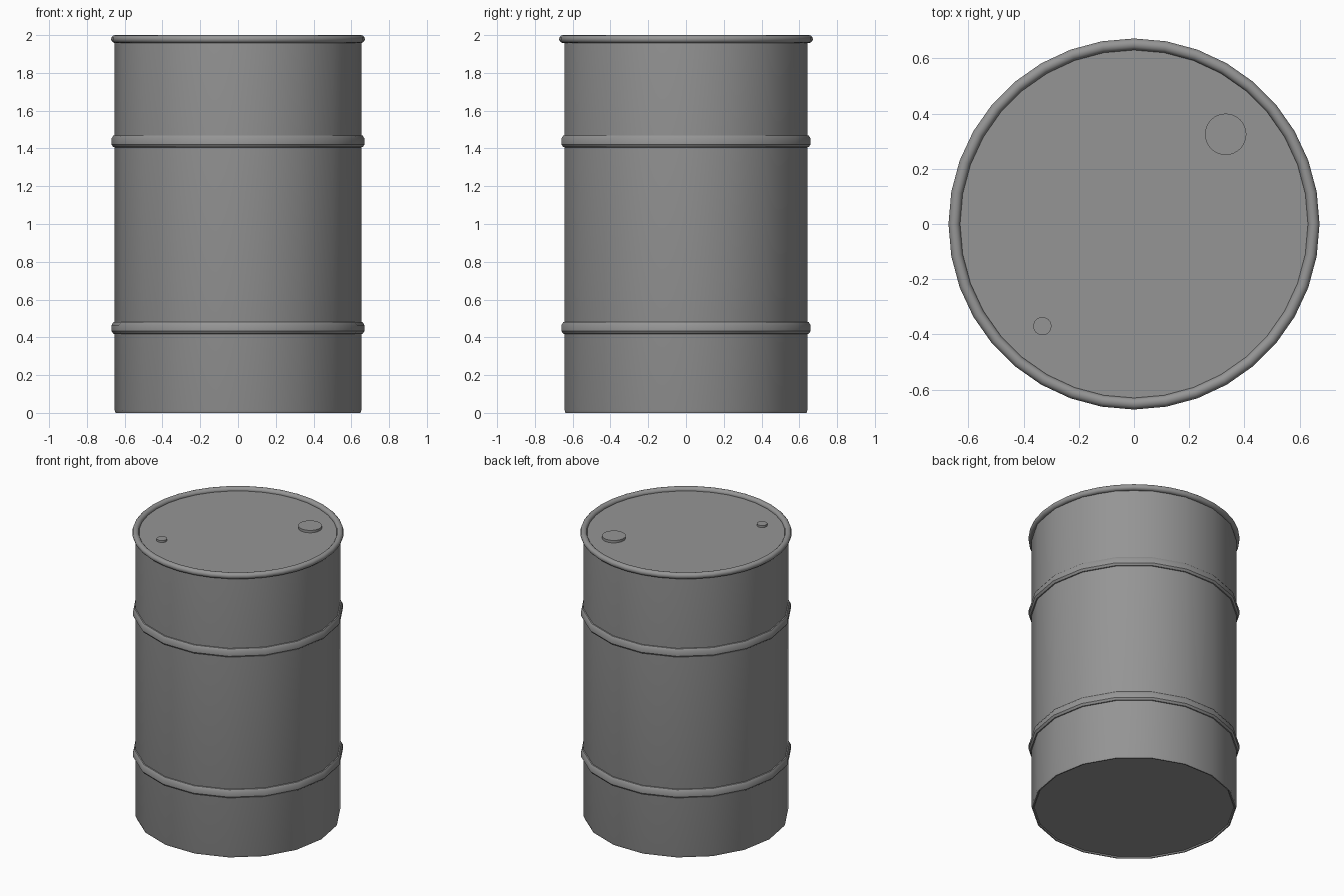
import bpy
import bmesh
from math import sin, cos, pi, radians

cube = bpy.data.objects.get("Cube")
if cube:
    bpy.data.objects.remove(cube, do_unlink=True)

steel = bpy.data.materials.new("grey steel")
steel.use_nodes = True
GREY = (0.3, 0.3, 0.3, 1)
steel.diffuse_color = GREY
steel.node_tree.nodes["Principled BSDF"].inputs["Base Color"].default_value = GREY


def lathe(name, profile, sides, centre=(0, 0, 0), closed=False):
    """Spin a (radius, height) profile around z; open profiles are capped."""
    bm = bmesh.new()
    rings = [[bm.verts.new((r * cos(2 * pi * i / sides), r * sin(2 * pi * i / sides), z))
              for i in range(sides)] for r, z in profile]
    pairs = list(zip(rings, rings[1:]))
    if closed:
        pairs.append((rings[-1], rings[0]))
    else:
        bm.faces.new(rings[0])
        bm.faces.new(rings[-1])
    for low, high in pairs:
        for i in range(sides):
            j = (i + 1) % sides
            bm.faces.new((low[i], low[j], high[j], high[i]))
    bmesh.ops.recalc_face_normals(bm, faces=bm.faces)
    mesh = bpy.data.meshes.new(name)
    bm.to_mesh(mesh)
    bm.free()
    mesh.materials.append(steel)
    obj = bpy.data.objects.new(name, mesh)
    obj.location = centre
    bpy.context.collection.objects.link(obj)
    bpy.ops.object.select_all(action="DESELECT")
    obj.select_set(True)
    bpy.context.view_layer.objects.active = obj
    bpy.ops.object.shade_smooth_by_angle(angle=radians(35))
    return obj


SIDES = 18

# Drum wall with a slightly rounded foot and a shallow recessed base
lathe("drum_body", [(0.635, 0.008), (0.64, 0), (0.648, 0), (0.653, 0.015), (0.653, 1.965)], SIDES)

# Two raised hoops around the wall
for name, z in (("lower_hoop", 0.45), ("upper_hoop", 1.438)):
    hoop = [(0.64, -0.033), (0.66, -0.031), (0.67, -0.017),
            (0.67, 0.014), (0.66, 0.03), (0.64, 0.033)]
    lathe(name, hoop, SIDES, (0, 0, z), closed=True)

# Rolled rim and lid
rim = [(0.651 + 0.021 * cos(pi * k / 6), 1.979 + 0.021 * sin(pi * k / 6)) for k in range(12)]
lathe("top_rim", rim, 2 * SIDES, closed=True)
lathe("lid", [(0.64, 1.95), (0.64, 1.976)], 2 * SIDES)

# Filler cap and vent cap
lathe("filler_cap", [(0.075, 0), (0.075, 0.018)], 32, (0.332, 0.325, 1.975))
lathe("vent_cap", [(0.033, 0), (0.033, 0.015)], 24, (-0.332, -0.37, 1.975))
